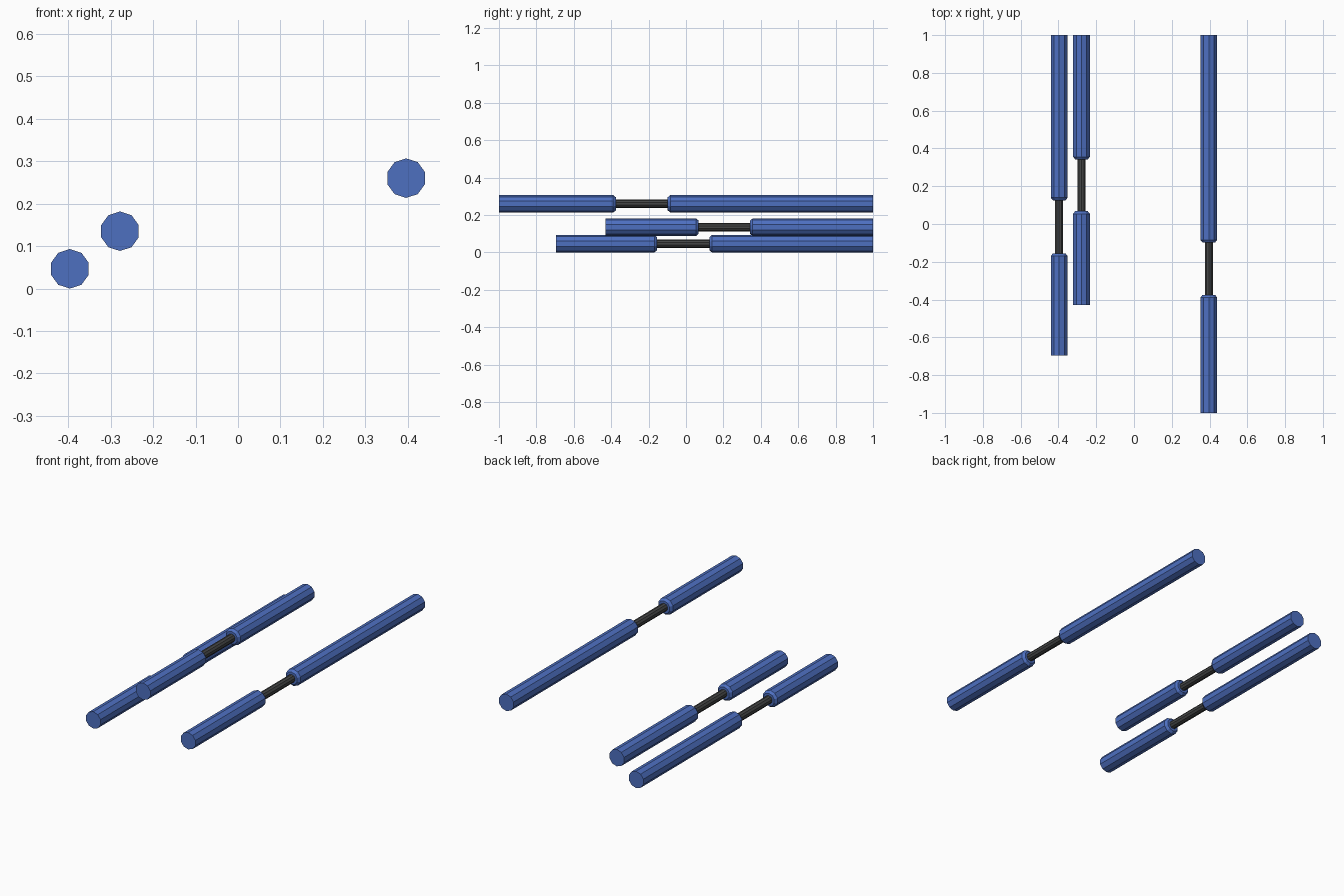
import bpy
import bmesh
import math

cube = bpy.data.objects.get("Cube")
if cube:
    bpy.data.objects.remove(cube, do_unlink=True)


def make_material(name, color):
    mat = bpy.data.materials.new(name)
    mat.use_nodes = True
    mat.diffuse_color = color
    mat.node_tree.nodes["Principled BSDF"].inputs["Base Color"].default_value = color
    return mat


blue = make_material("blue", (0.075, 0.16, 0.53, 1))
dark_grey = make_material("dark_grey", (0.06, 0.062, 0.062, 1))

SIDES = 10
TUBE_RADIUS = 0.0465
LIP_RADIUS = 0.035
ROD_RADIUS = 0.022
CHAMFER = 0.014


def lathe_y(name, profile, x, z, mat):
    """Sweep (y, radius) pairs into a capped, flat-sided bar along y."""
    bm = bmesh.new()
    rings = []
    for y, radius in profile:
        ring = []
        for i in range(SIDES):
            a = math.tau * i / SIDES
            ring.append(bm.verts.new((radius * math.sin(a), y, radius * math.cos(a))))
        rings.append(ring)
    for a, b in zip(rings, rings[1:]):
        for i in range(SIDES):
            j = (i + 1) % SIDES
            bm.faces.new((a[i], a[j], b[j], b[i]))
    bm.faces.new(rings[0])
    bm.faces.new(rings[-1])
    bmesh.ops.recalc_face_normals(bm, faces=bm.faces)
    mesh = bpy.data.meshes.new(name)
    bm.to_mesh(mesh)
    bm.free()
    mesh.materials.append(mat)
    obj = bpy.data.objects.new(name, mesh)
    obj.location = (x, 0, z)
    bpy.context.collection.objects.link(obj)


def strut(name, x, z, front, gap_start, gap_end, back=1.0):
    # Front and back tubes, each with a chamfered lip facing the gap
    lathe_y(name + "_front_tube",
            [(front, TUBE_RADIUS), (gap_start - CHAMFER, TUBE_RADIUS), (gap_start, LIP_RADIUS)],
            x, z, blue)
    lathe_y(name + "_back_tube",
            [(gap_end, LIP_RADIUS), (gap_end + CHAMFER, TUBE_RADIUS), (back, TUBE_RADIUS)],
            x, z, blue)
    # Thin rod bridging the gap
    lathe_y(name + "_rod",
            [(gap_start - CHAMFER, ROD_RADIUS), (gap_end + CHAMFER, ROD_RADIUS)],
            x, z, dark_grey)


strut("low_strut", -0.396, TUBE_RADIUS, -0.695, -0.155, 0.125)
strut("middle_strut", -0.278, 0.135, -0.43, 0.068, 0.342)
strut("high_strut", 0.396, 0.26, -1.0, -0.375, -0.098)
